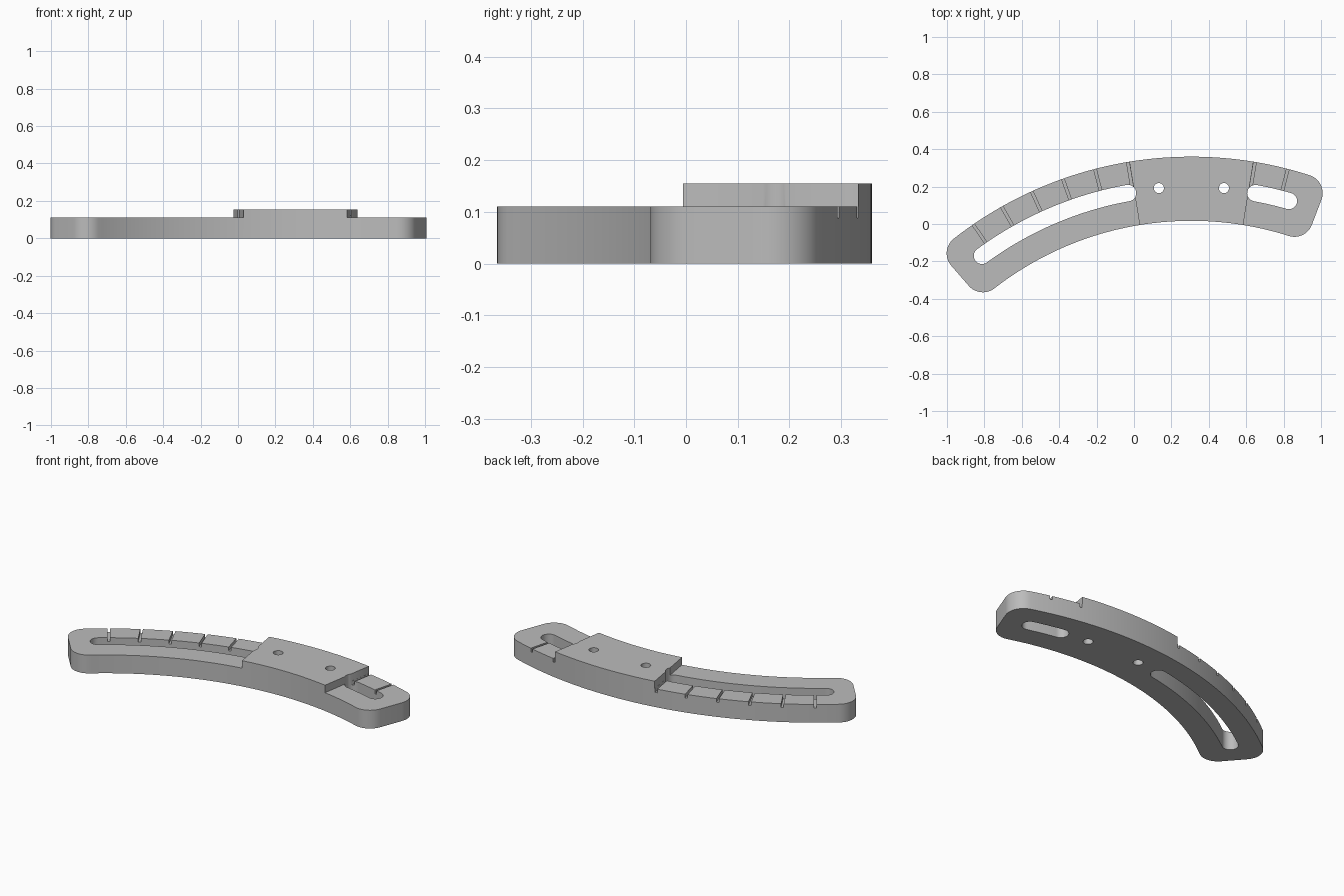
import bpy, bmesh
from math import sin, cos, asin, radians, degrees

cube = bpy.data.objects.get("Cube")
if cube:
    bpy.data.objects.remove(cube, do_unlink=True)

HUB = (0.307, -1.70)            # centre of the curved bar
R_OUT, R_IN, R_SLOT = 2.06, 1.717, 1.896
LEFT_END, RIGHT_END = -41.0, 20.8
CORNER, SLOT_HALF = 0.10, 0.044
PLATE_Z, BLOCK_Z = 0.11, 0.155
BLOCK_ANGLE = 9.27

grey = bpy.data.materials.new("plain grey")
grey.use_nodes = True
colour = (0.5, 0.5, 0.5, 1)
grey.diffuse_color = colour
grey.node_tree.nodes["Principled BSDF"].inputs["Base Color"].default_value = colour


def polar(centre, r, bearing):
    a = radians(bearing)
    return (centre[0] + r * sin(a), centre[1] + r * cos(a))


def arc(centre, r, start, end, n):
    return [polar(centre, r, start + (end - start) * i / n) for i in range(n + 1)]


def prism(name, outline, z0, z1):
    """Extrude a closed clockwise outline from z0 to z1."""
    bm = bmesh.new()
    face = bm.faces.new([bm.verts.new((x, y, z0)) for x, y in outline])
    top = bmesh.ops.extrude_face_region(bm, geom=[face])["geom"]
    bmesh.ops.translate(bm, vec=(0, 0, z1 - z0),
                        verts=[v for v in top if isinstance(v, bmesh.types.BMVert)])
    bmesh.ops.recalc_face_normals(bm, faces=bm.faces)
    mesh = bpy.data.meshes.new(name)
    bm.to_mesh(mesh)
    bm.free()
    mesh.materials.append(grey)
    ob = bpy.data.objects.new(name, mesh)
    bpy.context.collection.objects.link(ob)
    return ob


def band(r_in, r_out, a0, a1):
    """Plain sector of a ring."""
    return arc(HUB, r_out, a0, a1, 40) + arc(HUB, r_in, a1, a0, 40)


def slot(a0, a1):
    """Curved slot with round ends."""
    p0, p1 = polar(HUB, R_SLOT, a0), polar(HUB, R_SLOT, a1)
    n = 32
    return (arc(HUB, R_SLOT + SLOT_HALF, a0, a1, n)
            + arc(p1, SLOT_HALF, a1, a1 + 180, 16)[1:-1]
            + arc(HUB, R_SLOT - SLOT_HALF, a1, a0, n)
            + arc(p0, SLOT_HALF, a0 + 180, a0 + 360, 16)[1:-1])


def rounded_bar():
    """Curved bar with four rounded corners."""
    ro, ri = R_OUT - CORNER, R_IN + CORNER
    do, di = degrees(asin(CORNER / ro)), degrees(asin(CORNER / ri))
    ol, orr = LEFT_END + do, RIGHT_END - do
    il, ir = LEFT_END + di, RIGHT_END - di
    return (arc(HUB, R_OUT, ol, orr, 64)
            + arc(polar(HUB, ro, orr), CORNER, orr, RIGHT_END + 90, 12)[1:]
            + arc(polar(HUB, ri, ir), CORNER, RIGHT_END + 90, ir + 180, 12)
            + arc(HUB, R_IN, ir, il, 64)[1:]
            + arc(polar(HUB, ri, il), CORNER, il + 180, LEFT_END + 270, 12)[1:]
            + arc(polar(HUB, ro, ol), CORNER, LEFT_END + 270, ol + 360, 12)[:-1])


def tick(angle, half=0.007):
    """Narrow radial groove from the slot to the outer rim."""
    a = radians(angle)
    side = (half * cos(a), -half * sin(a))
    near, far = polar(HUB, R_SLOT, angle), polar(HUB, R_OUT + 0.05, angle)
    return [(p[0] + s * side[0], p[1] + s * side[1])
            for p, s in ((near, -1), (far, -1), (far, 1), (near, 1))]


# Bar at full block height, with everything else cut out of it
bar = prism("curved_bar", rounded_bar(), 0, BLOCK_Z)
cutters = []

# Lower the bar on both sides of the raised block
for a0, a1 in ((LEFT_END - 5, -BLOCK_ANGLE), (BLOCK_ANGLE, RIGHT_END + 5)):
    cutters.append(prism("step_cutter", band(R_IN - 0.1, R_OUT + 0.1, a0, a1), PLATE_Z, 0.3))

# Through slots
for a0, a1 in ((-36.2, -10.3), (10.4, 15.95)):
    cutters.append(prism("slot_cutter", slot(a0, a1), -0.1, 0.4))

# Screw holes in the block
for s in (-1, 1):
    hole = arc((HUB[0] + s * 0.174, 0.192), 0.027, 0, 360, 32)[:-1]
    cutters.append(prism("hole_cutter", hole, -0.1, 0.4))

# Scale grooves every five degrees
for angle in [-9.5 - 5 * i for i in range(6)] + [9.5, 14.5]:
    cutters.append(prism("groove_cutter", tick(angle), PLATE_Z - 0.022, 0.35))

bpy.ops.object.select_all(action="DESELECT")
bpy.context.view_layer.objects.active = bar
bar.select_set(True)
for cutter in cutters:
    mod = bar.modifiers.new("cut", "BOOLEAN")
    mod.operation, mod.solver, mod.object = "DIFFERENCE", "EXACT", cutter
    bpy.ops.object.modifier_apply(modifier=mod.name)
    bpy.data.objects.remove(cutter, do_unlink=True)

bpy.ops.object.shade_smooth_by_angle(angle=radians(30))
